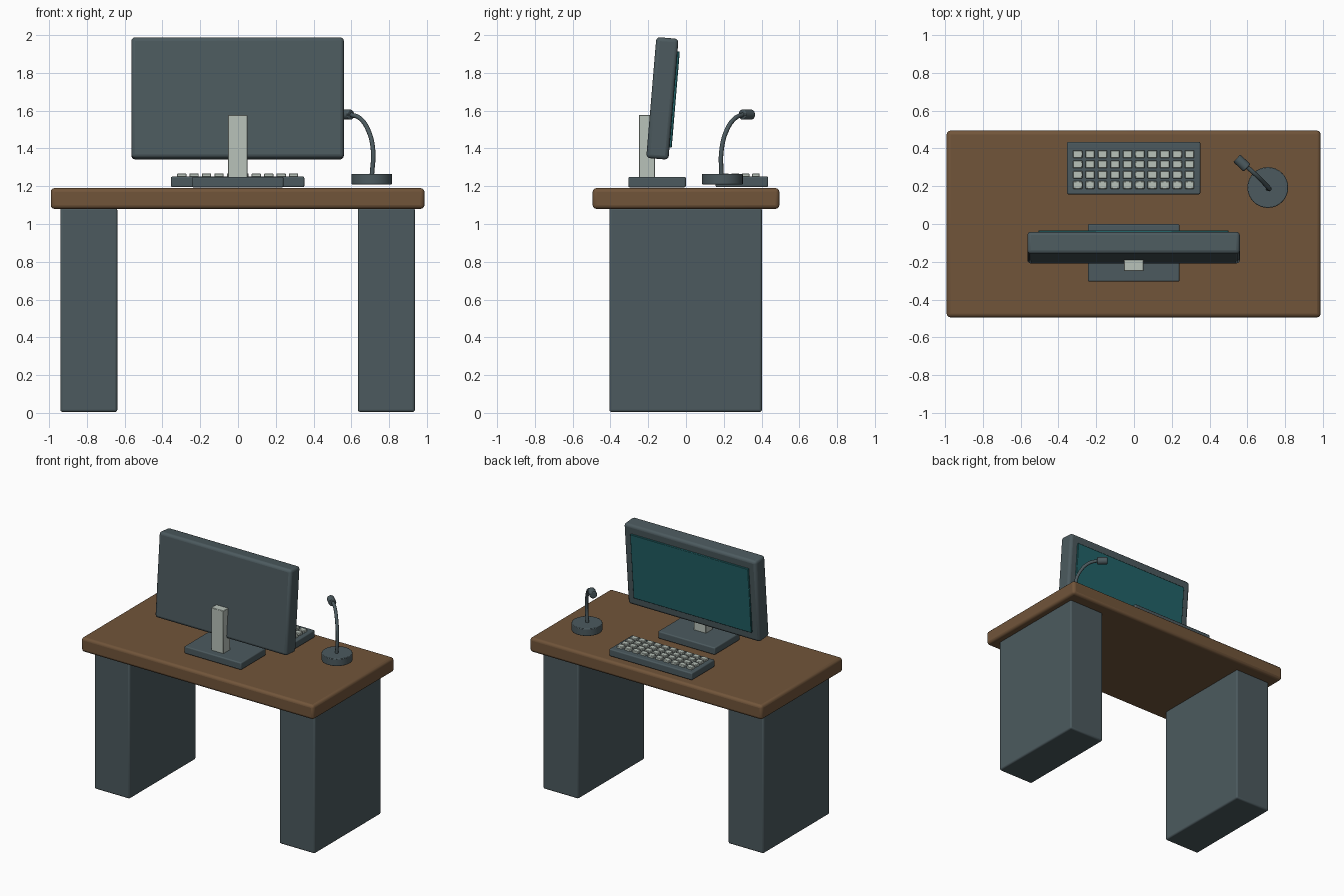
import bpy
from math import radians
from mathutils import Matrix, Vector

cube = bpy.data.objects.get("Cube")
if cube:
    bpy.data.objects.remove(cube, do_unlink=True)


def material(name, rgb):
    m = bpy.data.materials.new(name)
    m.use_nodes = True
    colour = (*rgb, 1)
    m.diffuse_color = colour
    m.node_tree.nodes["Principled BSDF"].inputs["Base Color"].default_value = colour
    return m


slate = material("slate grey", (0.072, 0.102, 0.113))
wood = material("brown wood", (0.165, 0.090, 0.042))
teal = material("screen teal", (0.016, 0.125, 0.138))
pale = material("pale grey", (0.48, 0.54, 0.49))


def finish(ob, name, mat, bevel=0, segments=3):
    """Name, colour, round and smooth the active object."""
    ob.name = name
    ob.data.materials.append(mat)
    if bevel:
        mod = ob.modifiers.new("rounded edges", 'BEVEL')
        mod.width = bevel
        mod.segments = segments
        mod.limit_method = 'ANGLE'
    bpy.ops.object.shade_smooth_by_angle(angle=radians(35))
    return ob


def box(name, centre, size, mat, bevel=0, segments=3):
    bpy.ops.mesh.primitive_cube_add(size=1, location=centre)
    ob = bpy.context.object
    ob.data.transform(Matrix.Diagonal((*size, 1)))
    return finish(ob, name, mat, bevel, segments)


def cylinder(name, centre, radius, depth, mat, bevel=0, axis=(0, 0, 1)):
    bpy.ops.mesh.primitive_cylinder_add(vertices=32, radius=radius, depth=depth, location=centre)
    ob = bpy.context.object
    ob.rotation_euler = Vector(axis).to_track_quat('Z', 'Y').to_euler()
    return finish(ob, name, mat, bevel, 2)


# Desk
box("desk_top", (-0.002, 0, 1.135), (1.978, 0.988, 0.11), wood, 0.02)
for side, name in ((1, "left_pedestal"), (-1, "right_pedestal")):
    box(name, (side * 0.788 - 0.002, -0.002, 0.545), (0.302, 0.808, 1.08), slate, 0.012)

# Monitor, leaning towards the keyboard side
box("stand_base", (-0.002, -0.153, 1.222), (0.485, 0.304, 0.056), slate, 0.008)
box("stand_neck", (-0.002, -0.207, 1.40), (0.104, 0.085, 0.355), pale, 0.003, 1)
tilt = radians(-4.8)
centre = Vector((-0.002, -0.125, 1.665))
turn = Matrix.Rotation(tilt, 3, 'X')
body = box("monitor_body", centre, (1.125, 0.118, 0.642), slate, 0.02)
screen = box("screen", centre + turn @ Vector((0, 0.064, 0)), (1.005, 0.014, 0.51), teal, 0.003, 1)
for ob in (body, screen):
    ob.rotation_euler.x = tilt

# Keyboard
box("keyboard_base", (-0.002, 0.296, 1.223), (0.706, 0.278, 0.056), slate, 0.008)
for row in range(4):
    for col in range(10):
        spot = ((col - 4.5) * 0.0658 - 0.002, 0.288 + (row - 1.5) * 0.0545, 1.257)
        box(f"key_{row}_{col}", spot, (0.049, 0.04, 0.022), pale, 0.003, 1)

# Desk microphone
cylinder("microphone_base", (0.708, 0.193, 1.238), 0.108, 0.056, slate, 0.004)
path = [(0.709, 0.187, 1.26), (0.715, 0.188, 1.39), (0.69, 0.215, 1.495),
        (0.645, 0.26, 1.56), (0.595, 0.305, 1.58)]
curve = bpy.data.curves.new("gooseneck", 'CURVE')
curve.dimensions = '3D'
curve.bevel_depth = 0.012
curve.bevel_resolution = 3
curve.use_fill_caps = True
spline = curve.splines.new('BEZIER')
spline.bezier_points.add(len(path) - 1)
for point, co in zip(spline.bezier_points, path):
    point.co = co
    point.handle_left_type = point.handle_right_type = 'AUTO'
curve.materials.append(slate)
neck = bpy.data.objects.new("microphone_gooseneck", curve)
bpy.context.collection.objects.link(neck)
cylinder("microphone_head", (0.571, 0.322, 1.579), 0.027, 0.075, slate, 0.005, (-0.72, 0.69, 0))
